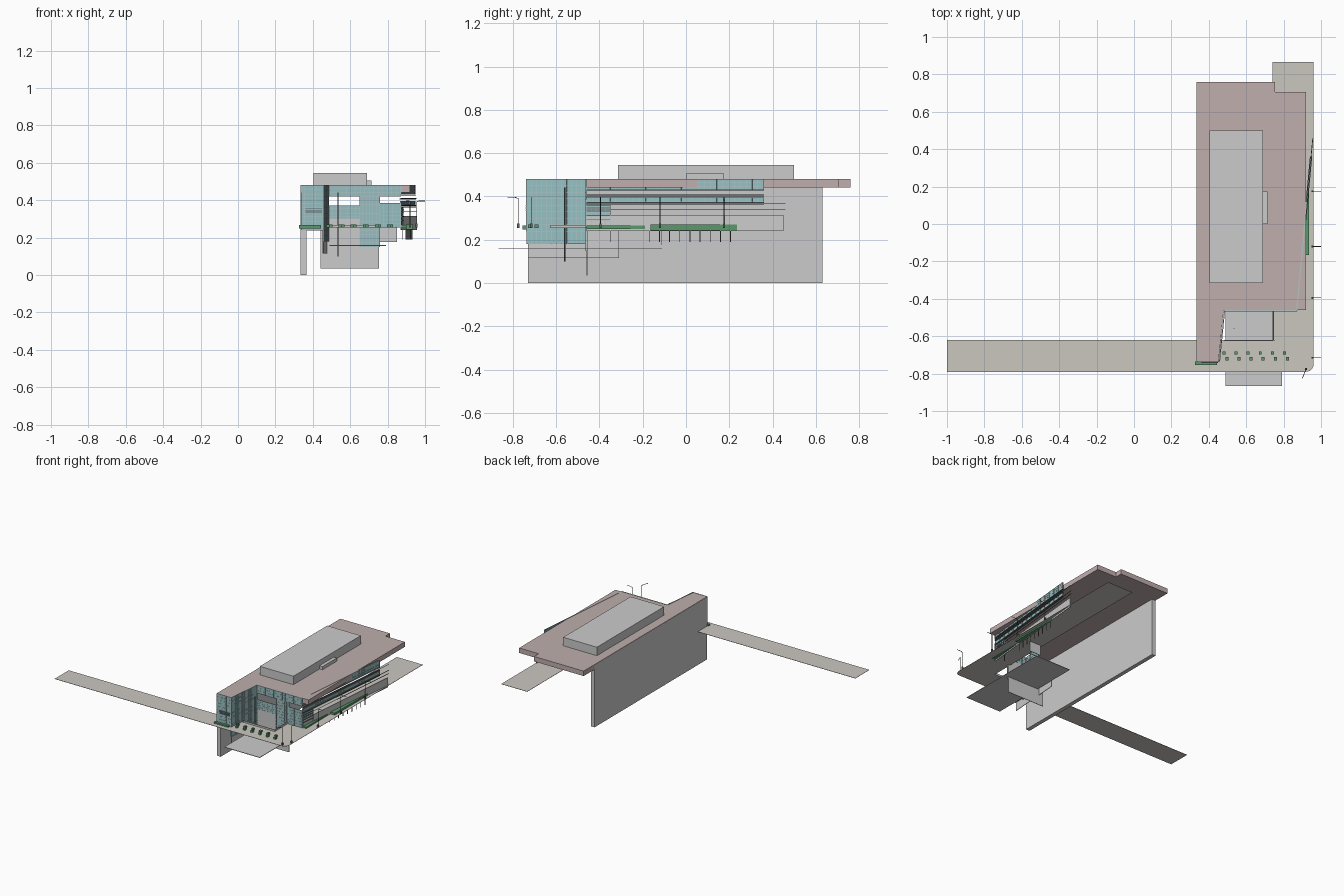
import bpy, bmesh, math
from mathutils import Vector

if "Cube" in bpy.data.objects:
    bpy.data.objects.remove(bpy.data.objects["Cube"])


def mat(name, c):
    m = bpy.data.materials.new(name)
    m.diffuse_color = (*c, 1)
    m.use_nodes = True
    m.node_tree.nodes["Principled BSDF"].inputs["Base Color"].default_value = m.diffuse_color
    return m


PINK = mat("roof_stone", (0.52, 0.43, 0.42))
PAVE = mat("paving", (0.60, 0.57, 0.53))
GLASS = mat("teal_glass", (0.30, 0.52, 0.54))
GREEN = mat("hedge_green", (0.10, 0.32, 0.15))
DARK = mat("dark_metal", (0.12, 0.13, 0.13))
FRAME = mat("frame_grey", (0.45, 0.55, 0.56))


def prism(name, pts, z0, z1, m=None):
    """Vertical prism from a plan outline."""
    bm = bmesh.new()
    f = bm.faces.new([bm.verts.new((x, y, z0)) for x, y in pts])
    r = bmesh.ops.extrude_face_region(bm, geom=[f])
    vs = [v for v in r["geom"] if isinstance(v, bmesh.types.BMVert)]
    bmesh.ops.translate(bm, verts=vs, vec=(0, 0, z1 - z0))
    bmesh.ops.recalc_face_normals(bm, faces=bm.faces)
    me = bpy.data.meshes.new(name)
    bm.to_mesh(me)
    bm.free()
    ob = bpy.data.objects.new(name, me)
    bpy.context.collection.objects.link(ob)
    if m:
        me.materials.append(m)
    return ob


def box(name, x0, x1, y0, y1, z0, z1, m=None):
    return prism(name, [(x0, y0), (x1, y0), (x1, y1), (x0, y1)], z0, z1, m)


def wall(name, a, b, z0, z1, t=0.004, m=None):
    """Straight upright wall between two plan points."""
    a, b = Vector(a), Vector(b)
    d = (b - a).normalized()
    n = Vector((-d.y, d.x)) * t / 2
    return prism(name, [a - n, b - n, b + n, a + n], z0, z1, m)


def curtain(name, a, b, z0, z1, nx, nz):
    """Glazed wall with mullions and transoms."""
    wall(name, a, b, z0, z1, 0.003, GLASS)
    a, b = Vector(a), Vector(b)
    d = (b - a).normalized() * 0.001
    for i in range(nx + 1):
        p = a.lerp(b, i / nx)
        wall(name + "_mullion", p - d, p + d, z0, z1, 0.007, FRAME)
    for i in range(nz + 1):
        z = z0 + (z1 - z0) * i / nz
        wall(name + "_transom", a, b, z - 0.001, z + 0.001, 0.006, FRAME)


def tube(name, pts, r):
    cu = bpy.data.curves.new(name, 'CURVE')
    cu.dimensions = '3D'
    cu.bevel_depth = r
    cu.bevel_resolution = 1
    cu.use_fill_caps = True
    s = cu.splines.new('POLY')
    s.points.add(len(pts) - 1)
    for p, q in zip(s.points, pts):
        p.co = (*q, 1)
    cu.materials.append(DARK)
    ob = bpy.data.objects.new(name, cu)
    bpy.context.collection.objects.link(ob)


# Street-level paving with rounded corner
G = 0.255
corner = [(0.92 + 0.04 * math.sin(t), -0.75 - 0.04 * math.cos(t))
          for t in [math.pi / 2 * i / 6 for i in range(7)]]
prism("pavement", [(-1, -0.79)] + corner +
      [(0.96, 0.865), (0.74, 0.865), (0.74, -0.62), (-1, -0.62)], G - 0.002, G, PAVE)

# Sunken court floor and its walls
box("lower_floor", 0.49, 0.79, -0.865, -0.11, 0.156, 0.16)
box("court_back_wall", 0.44, 0.755, -0.46, -0.456, 0.035, 0.30)
box("court_end_wall", 0.755, 0.85, -0.114, -0.11, 0.175, G)
wall("court_side_wall", (0.455, -0.73), (0.485, -0.31), 0.115, 0.24)
box("court_curb_front", 0.48, 0.75, -0.625, -0.62, G, 0.268, PAVE)
box("court_curb_side", 0.742, 0.748, -0.62, -0.46, G, 0.268, PAVE)

# Party wall, roof and penthouse
box("party_wall", 0.334, 0.365, -0.73, 0.63, 0, 0.477)
prism("roof_slab", [(0.335, -0.732), (0.452, -0.732), (0.48, -0.46), (0.92, -0.46),
                    (0.92, 0.705), (0.755, 0.705), (0.755, 0.76), (0.335, 0.76)], 0.442, 0.48, PINK)
box("penthouse", 0.405, 0.69, -0.315, 0.5, 0.48, 0.545)
box("roof_hatch", 0.69, 0.715, 0, 0.175, 0.48, 0.505)

# Glazed front wing and its angled return
curtain("front_glass", (0.338, -0.735), (0.455, -0.735), 0.24, 0.48, 6, 10)
curtain("return_glass", (0.457, -0.735), (0.484, -0.46), 0.18, 0.48, 12, 10)
for z in (0.335, 0.345, 0.355):
    box("front_louver", 0.36, 0.45, -0.742, -0.735, z, z + 0.003, DARK)

# Recessed front glazing
curtain("recess_top_glass", (0.484, -0.464), (0.87, -0.464), 0.42, 0.48, 16, 3)
curtain("recess_mid_glass", (0.484, -0.464), (0.65, -0.464), 0.30, 0.37, 8, 5)
curtain("recess_tall_glass", (0.65, -0.464), (0.757, -0.464), 0.15, 0.42, 6, 12)
curtain("recess_right_glass", (0.757, -0.464), (0.87, -0.464), G, 0.385, 5, 6)
tube("court_column", [(0.535, -0.56, 0.10), (0.535, -0.56, 0.442)], 0.003)


# Slanted street facade on the right
def side(y, off=0.0):
    return (0.87 + (y + 0.46) * 0.0934 + off, y)


curtain("side_top_glass", side(-0.46), side(0.36), 0.43, 0.48, 30, 3)
curtain("side_band_glass", side(-0.46), side(0.36), 0.375, 0.395, 30, 1)
curtain("side_corner_glass", side(-0.46), side(-0.35), G, 0.36, 5, 6)
for z in (0.362, 0.37, 0.40, 0.406, 0.424):
    wall("side_louver", side(-0.46), side(0.36), z, z + 0.003, 0.012, DARK)
for z in (0.29, 0.31, 0.33, 0.345):
    wall("corner_louver", side(-0.46), side(-0.35), z, z + 0.004, 0.012, DARK)
wall("street_parapet", side(-0.46), side(0.45), 0.24, 0.315, 0.004)
for z in (0.34, 0.365, 0.41):
    wall("street_rail", side(-0.46), side(0.46), z, z + 0.002, 0.004, DARK)

# Hedges
prism("side_hedge", [(0.897, -0.165), (0.935, -0.165), (0.937, 0.24)], 0.243, 0.27, GREEN)
prism("corner_hedge", [(0.87, -0.46), (0.9, -0.46), (0.897, -0.17)], 0.25, 0.266, GREEN)
box("front_hedge", 0.325, 0.445, -0.755, -0.735, 0.248, 0.266, GREEN)

# Posts dropping below the hedge
for y in [-0.35] + [-0.17 + 0.047 * i for i in range(9)]:
    x, _ = side(y)
    box("hedge_post", x - 0.002, x + 0.002, y - 0.002, y + 0.002, 0.19, 0.26, DARK)

# Two rows of square planters
for i in range(6):
    for dx, y in ((0, -0.69), (0.016, -0.72)):
        x = 0.48 + 0.065 * i + dx
        box("planter", x - 0.008, x + 0.008, y - 0.009, y + 0.009, G, 0.27, GREEN)


# Street lamps
def lamp(x, y, dx, dy):
    tube("lamp_post", [(x, y, G), (x, y, 0.39), (x + dx * 0.3, y + dy * 0.3, 0.396),
                       (x + dx, y + dy, 0.396)], 0.002)
    box("lamp_base", x - 0.005, x + 0.005, y - 0.005, y + 0.005, G, 0.275, DARK)


for y in (0.175, -0.12, -0.395, -0.715):
    lamp(0.955, y, 0.045, 0)
lamp(0.92, -0.775, -0.02, -0.05)
